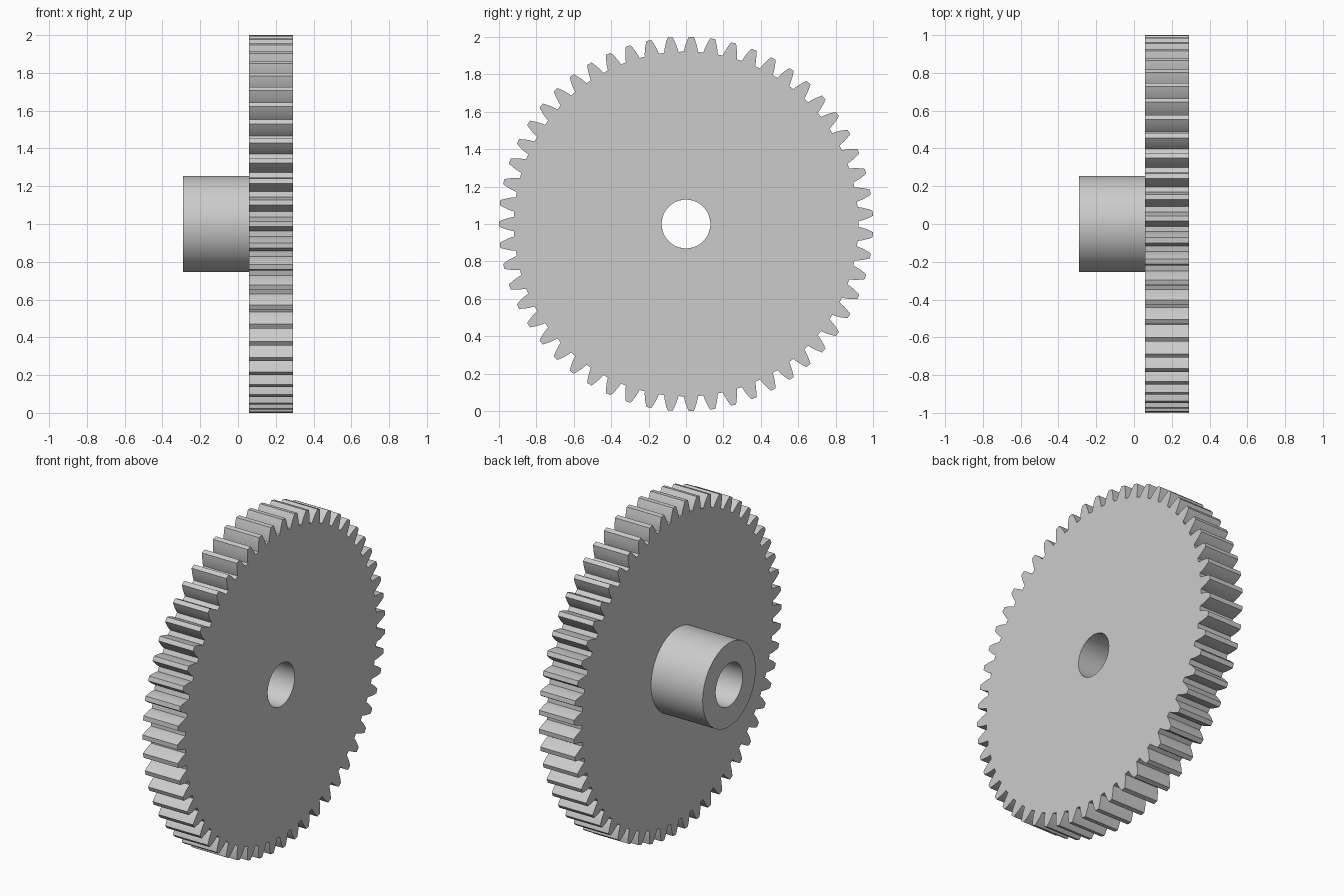
import bpy
import bmesh
from math import acos, cos, sin, tan, pi, radians

if "Cube" in bpy.data.objects:
    bpy.data.objects.remove(bpy.data.objects["Cube"])

TEETH = 55
TIP_R = 1.0
MODULE = 2 * TIP_R / (TEETH + 2)
ROOT_R = MODULE * (TEETH - 2.5) / 2
BASE_R = MODULE * TEETH / 2 * cos(radians(20))
BORE_R, HUB_R = 0.13, 0.255
HUB_END, WHEEL_BACK, WHEEL_FACE = -0.291, 0.057, 0.291
FLANK_STEPS = 5

steel = bpy.data.materials.new("light grey steel")
steel.use_nodes = True
steel.diffuse_color = (0.6, 0.6, 0.6, 1)
steel.node_tree.nodes["Principled BSDF"].inputs["Base Color"].default_value = (0.6, 0.6, 0.6, 1)


def involute(r):
    a = acos(BASE_R / r)
    return tan(a) - a


def half_angle(r):
    """Half the angular thickness of a tooth at radius r."""
    return pi / (2 * TEETH) + involute(MODULE * TEETH / 2) - involute(r)


def tooth_outline():
    """Polar points (radius, angle) around all the teeth."""
    radii = [ROOT_R + (TIP_R - ROOT_R) * i / FLANK_STEPS for i in range(FLANK_STEPS + 1)]
    flank = [(r, half_angle(r)) for r in radii]
    tooth = [(r, -a) for r, a in flank] + flank[::-1]
    return [(r, a + (k + 0.5) * 2 * pi / TEETH) for k in range(TEETH) for r, a in tooth]


def circle(radius, angles):
    return [(radius, a) for a in angles]


def loft(name, rings, closed):
    """Skin a run of (x, polar points) rings lying around the axle."""
    bm = bmesh.new()
    loops = [[bm.verts.new((x, r * cos(a), 1 + r * sin(a))) for r, a in pts] for x, pts in rings]
    pairs = list(zip(loops, loops[1:]))
    if closed:
        pairs.append((loops[-1], loops[0]))
    for p, q in pairs:
        for i in range(len(p)):
            j = (i + 1) % len(p)
            bm.faces.new((p[i], p[j], q[j], q[i]))
    bmesh.ops.recalc_face_normals(bm, faces=bm.faces)
    mesh = bpy.data.meshes.new(name)
    bm.to_mesh(mesh)
    bm.free()
    mesh.materials.append(steel)
    obj = bpy.data.objects.new(name, mesh)
    bpy.context.collection.objects.link(obj)
    bpy.ops.object.select_all(action="DESELECT")
    obj.select_set(True)
    bpy.context.view_layer.objects.active = obj
    bpy.ops.object.shade_smooth_by_angle(angle=radians(25))
    return obj


# Toothed wheel with its bore
teeth = tooth_outline()
bore = circle(BORE_R, [a for r, a in teeth])
loft("gear_wheel", [(WHEEL_FACE, bore), (WHEEL_FACE, teeth),
                    (WHEEL_BACK, teeth), (WHEEL_BACK, bore)], True)

# Hub sleeve, open where it joins the wheel
turn = [2 * pi * i / 96 for i in range(96)]
hub, hub_bore = circle(HUB_R, turn), circle(BORE_R, turn)
loft("hub", [(WHEEL_BACK, hub), (HUB_END, hub),
             (HUB_END, hub_bore), (WHEEL_BACK, hub_bore)], False)
